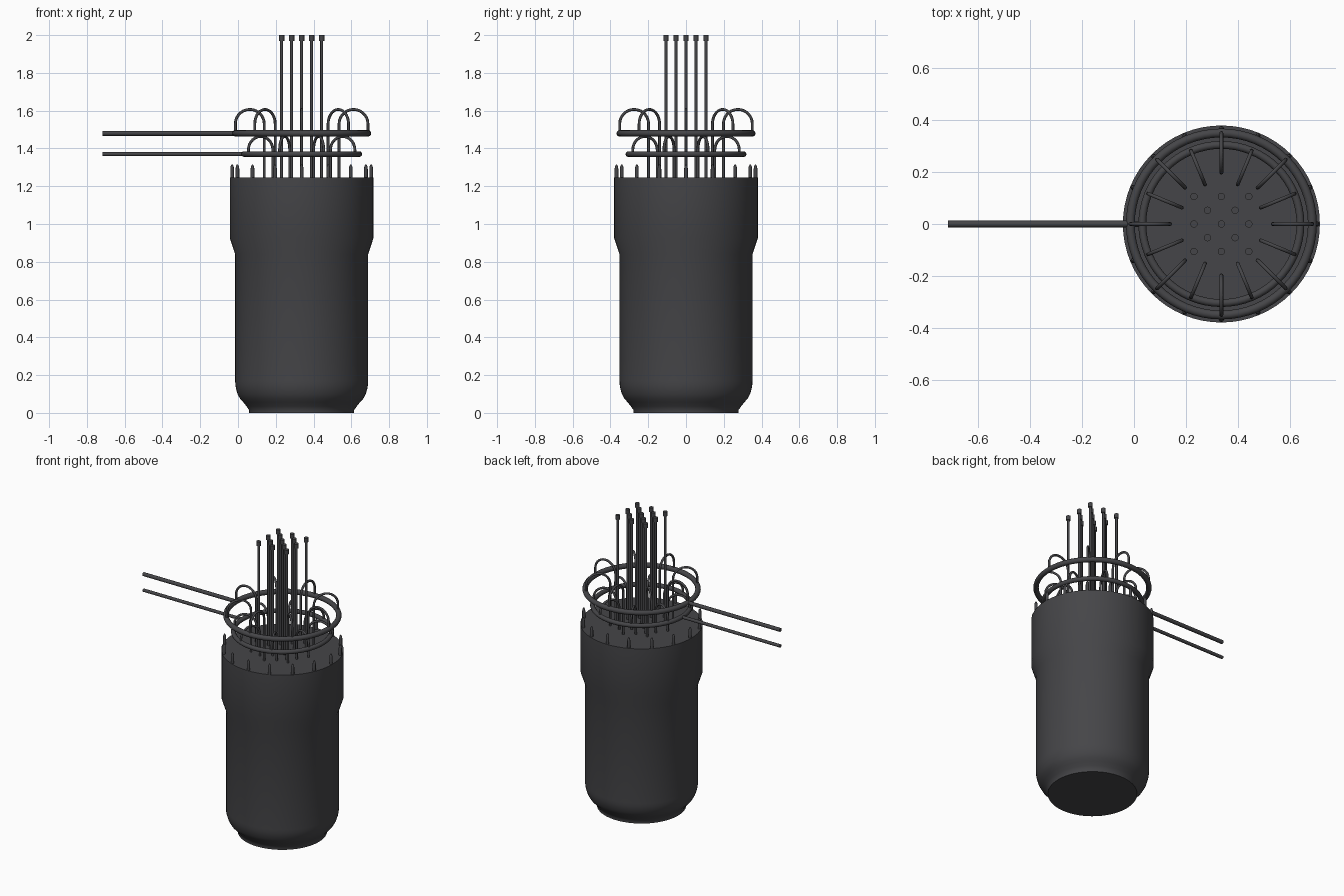
import bpy, math
from math import sin, cos, pi

if "Cube" in bpy.data.objects:
    bpy.data.objects.remove(bpy.data.objects["Cube"])

CX = 0.337          # vessel axis
DECK = 1.245        # top of the vessel

dark = bpy.data.materials.new("dark_grey")
dark.diffuse_color = (0.06, 0.06, 0.065, 1)
dark.use_nodes = True
dark.node_tree.nodes["Principled BSDF"].inputs["Base Color"].default_value = dark.diffuse_color


def finish(ob, angle=35):
    if not ob.data.materials:
        ob.data.materials.append(dark)
    bpy.ops.object.select_all(action='DESELECT')
    ob.select_set(True)
    bpy.context.view_layer.objects.active = ob
    bpy.ops.object.shade_smooth_by_angle(angle=math.radians(angle))
    return ob


def lathe(name, profile, loc, n):
    """Spin an (r, z) profile around z, capped at both ends."""
    verts, faces = [], []
    for r, z in profile:
        verts += [(r * cos(2 * pi * i / n), r * sin(2 * pi * i / n), z) for i in range(n)]
    for k in range(len(profile) - 1):
        for i in range(n):
            j = (i + 1) % n
            faces.append((k * n + i, k * n + j, (k + 1) * n + j, (k + 1) * n + i))
    faces.append(tuple(reversed(range(n))))
    faces.append(tuple(range((len(profile) - 1) * n, len(profile) * n)))
    me = bpy.data.meshes.new(name)
    me.from_pydata(verts, [], faces)
    ob = bpy.data.objects.new(name, me)
    ob.location = loc
    bpy.context.collection.objects.link(ob)
    return finish(ob)


def tube(name, points, radius):
    """Round tube along a path, converted to a mesh."""
    cu = bpy.data.curves.new(name, 'CURVE')
    cu.dimensions = '3D'
    cu.bevel_depth = radius
    cu.bevel_resolution = 2
    cu.use_fill_caps = True
    sp = cu.splines.new('POLY')
    sp.points.add(len(points) - 1)
    for p, co in zip(sp.points, points):
        p.co = (*co, 1)
    ob = bpy.data.objects.new(name, cu)
    bpy.context.collection.objects.link(ob)
    bpy.ops.object.select_all(action='DESELECT')
    ob.select_set(True)
    bpy.context.view_layer.objects.active = ob
    bpy.ops.object.convert(target='MESH')
    return finish(bpy.context.view_layer.objects.active, 50)


# vessel: foot, rounded lower head, straight shell, flared closure flange
head = [(0.278 + 0.074 * sin(a), 0.17 - 0.125 * cos(a))
        for a in [math.radians(d) for d in (25, 40, 55, 70, 80, 90)]]
lathe("vessel", [(0.278, 0), (0.278, 0.015), (0.292, 0.035)] + head +
      [(0.352, 0.84), (0.38, 0.925), (0.38, DECK)], (CX, 0, 0), 64)

# closure studs around the flange edge
for i in range(16):
    a = 2 * pi * i / 16
    lathe(f"stud_{i}", [(0.01, -0.02), (0.01, 0.045), (0.008, 0.06), (0.003, 0.07)],
          (CX + 0.368 * cos(a), 0.368 * sin(a), DECK), 12)

# control rods with caps, in a staggered grid
for i in range(-2, 3):
    for j in range(-2, 3):
        if (i + j) % 2 == 0:
            lathe(f"rod_{i + 2}_{j + 2}",
                  [(0.008, DECK - 0.02), (0.008, 1.97), (0.014, 1.97), (0.014, 2.0)],
                  (CX + 0.053 * i, 0.053 * j, 0), 16)

# ring headers, feed pipes and hoop pipes
# (name, ring height, ring radius, ring tube, pipe radius, hoop inner radius, arch centre z, start angle)
for name, z, R, t, pr, r_in, zc, a0 in (
        ("upper", 1.48, 0.351, 0.017, 0.013, 0.198, 1.53, 0),
        ("lower", 1.37, 0.305, 0.015, 0.011, 0.165, 1.393, pi / 8)):
    bpy.ops.mesh.primitive_torus_add(major_radius=R, minor_radius=t, major_segments=64,
                                     minor_segments=12, location=(CX, 0, z))
    ring = bpy.context.object
    ring.name = name + "_ring"
    finish(ring, 60)
    tube(name + "_feed_pipe", [(-0.717, 0, z), (CX - R, 0, z)], pr)
    mid, arch = (R + r_in) / 2, (R - r_in) / 2
    path = [(R, z)]
    path += [(mid + arch * cos(pi * k / 14), zc + arch * sin(pi * k / 14)) for k in range(15)]
    path.append((r_in, DECK - 0.02))
    for i in range(8):
        a = a0 + i * pi / 4
        tube(f"{name}_hoop_{i}", [(CX + r * cos(a), r * sin(a), h) for r, h in path], 0.0075)
